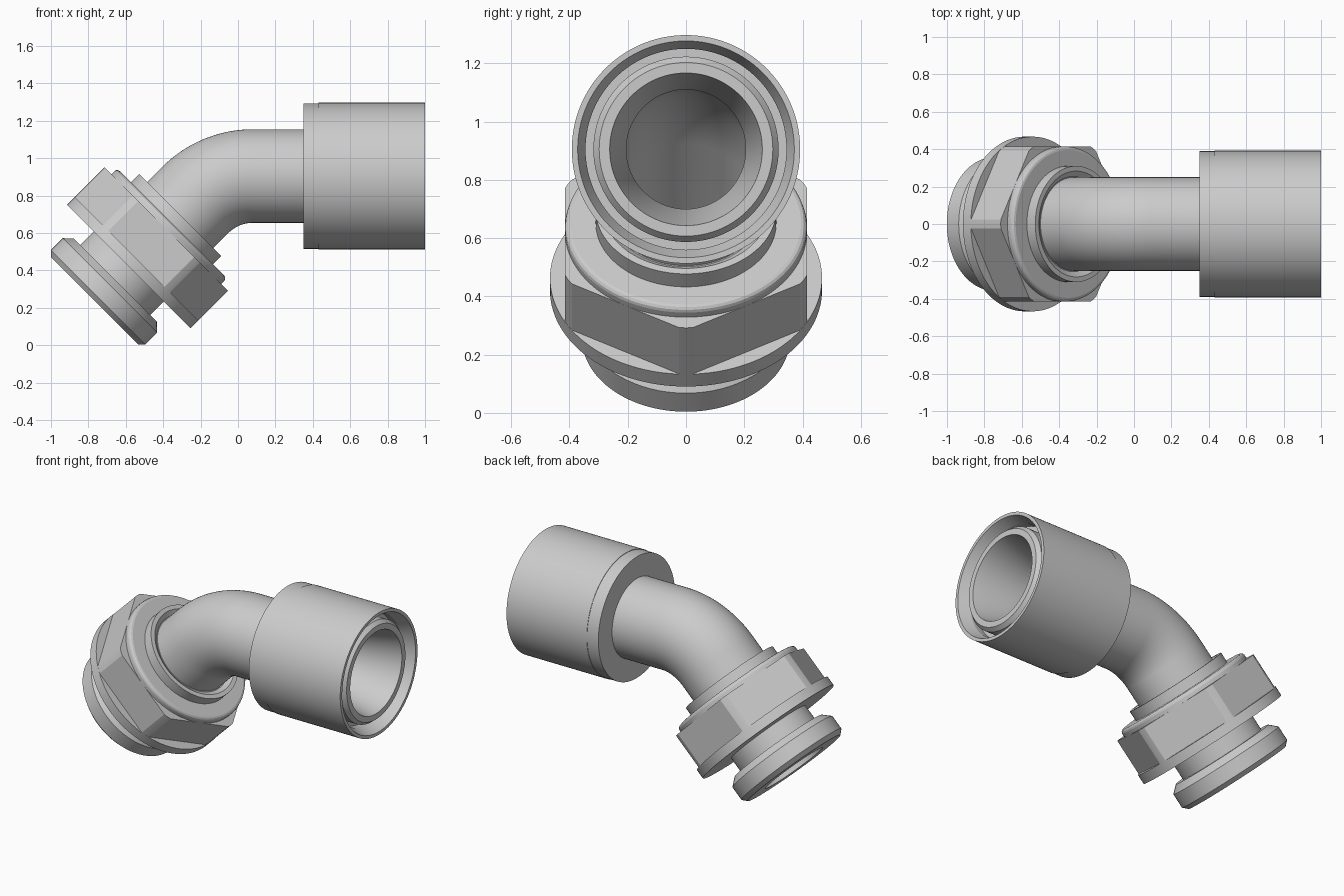
import bpy, bmesh, math
from mathutils import Vector

if "Cube" in bpy.data.objects:
    bpy.data.objects.remove(bpy.data.objects["Cube"])

SEG = 120
AXIS_Z = 0.905          # height of the horizontal axis
BEND_R = 0.435          # centreline radius of the 45 degree elbow
BEND_X = 0.08           # where the elbow starts
CORNER = Vector((-0.10, 0, AXIS_Z))   # crossing point of both axes
H = math.sqrt(0.5)

steel = bpy.data.materials.new("light_grey_steel")
steel.diffuse_color = (0.6, 0.6, 0.6, 1)
steel.use_nodes = True
steel.node_tree.nodes["Principled BSDF"].inputs["Base Color"].default_value = steel.diffuse_color


def level(x, r):
    """Ring on the horizontal axis."""
    return Vector((x, 0, AXIS_Z)), 0.0, r


def slant(s, r):
    """Ring on the 45 degree axis, s measured down from the crossing point."""
    return CORNER + Vector((-H, 0, -H)) * s, math.pi / 4, r


def bend(r, n=24):
    """Rings around the elbow, from the horizontal to the slanted end."""
    out = []
    for i in range(n + 1):
        a = math.pi / 4 * i / n
        c = Vector((BEND_X - BEND_R * math.sin(a), 0,
                    AXIS_Z - BEND_R + BEND_R * math.cos(a)))
        out.append((c, a, r))
    return out


def skin(name, rings):
    """Closed skin through a loop of rings; a radius may depend on angle."""
    bm = bmesh.new()
    loops = []
    for c, a, r in rings:
        up = Vector((-math.sin(a), 0, math.cos(a)))
        side = Vector((0, 1, 0))
        loop = []
        for k in range(SEG):
            t = 2 * math.pi * k / SEG
            rad = r(t) if callable(r) else r
            loop.append(bm.verts.new(c + (up * math.cos(t) + side * math.sin(t)) * rad))
        loops.append(loop)
    for i, p in enumerate(loops):
        q = loops[(i + 1) % len(loops)]
        for k in range(SEG):
            j = (k + 1) % SEG
            bm.faces.new((p[k], p[j], q[j], q[k]))
    bmesh.ops.recalc_face_normals(bm, faces=bm.faces)
    me = bpy.data.meshes.new(name)
    bm.to_mesh(me)
    bm.free()
    me.materials.append(steel)
    ob = bpy.data.objects.new(name, me)
    bpy.context.collection.objects.link(ob)
    bpy.ops.object.select_all(action='DESELECT')
    ob.select_set(True)
    bpy.context.view_layer.objects.active = ob
    bpy.ops.object.shade_smooth_by_angle(angle=math.radians(15))
    return ob


def hexagon(t):
    """Hexagon radius with the corners turned down."""
    a = (t % (math.pi / 3)) - math.pi / 6
    return min(0.467, 0.415 / math.cos(a))


# Bent pipe with a through bore and a conical seat at the outlet
skin("bent_pipe",
     [level(0.40, 0.25)] + bend(0.25) + [slant(0.70, 0.25), slant(0.70, 0.205)]
     + bend(0.205)[::-1] + [level(0.40, 0.205)])

# Outlet sleeve with a ring groove around the inner cone seat
skin("outlet_sleeve", [level(x, r) for x, r in (
    (0.35, 0.205), (0.35, 0.389), (0.43, 0.389), (0.43, 0.392), (1.0, 0.392),
    (1.0, 0.372), (0.93, 0.345), (0.88, 0.345), (0.88, 0.318), (0.955, 0.318),
    (0.98, 0.298), (0.98, 0.262), (0.72, 0.205))])

# Hexagonal nut body
skin("hex_nut", [slant(0.40, 0.24), slant(0.40, hexagon),
                 slant(0.63, hexagon), slant(0.63, 0.24)])

# Round flange below the hexagon
skin("nut_flange", [slant(s, r) for s, r in (
    (0.625, 0.24), (0.625, 0.467), (0.685, 0.467), (0.685, 0.24))])

# Rounded collar above the hexagon
skin("nut_collar", [slant(s, r) for s, r in (
    (0.41, 0.24), (0.41, 0.415), (0.378, 0.415), (0.368, 0.412),
    (0.361, 0.405), (0.358, 0.395), (0.358, 0.24))])

# Small retaining ring around the pipe
skin("retaining_ring", [slant(s, r) for s, r in (
    (0.37, 0.24), (0.37, 0.31), (0.295, 0.31), (0.295, 0.283),
    (0.315, 0.255), (0.315, 0.24))])

# Inlet stub: neck and bevelled end
skin("inlet_stub", [slant(s, r) for s, r in (
    (0.66, 0.205), (0.66, 0.265), (0.786, 0.265), (0.786, 0.313),
    (0.827, 0.357), (0.917, 0.357), (0.944, 0.33), (0.944, 0.205))])
